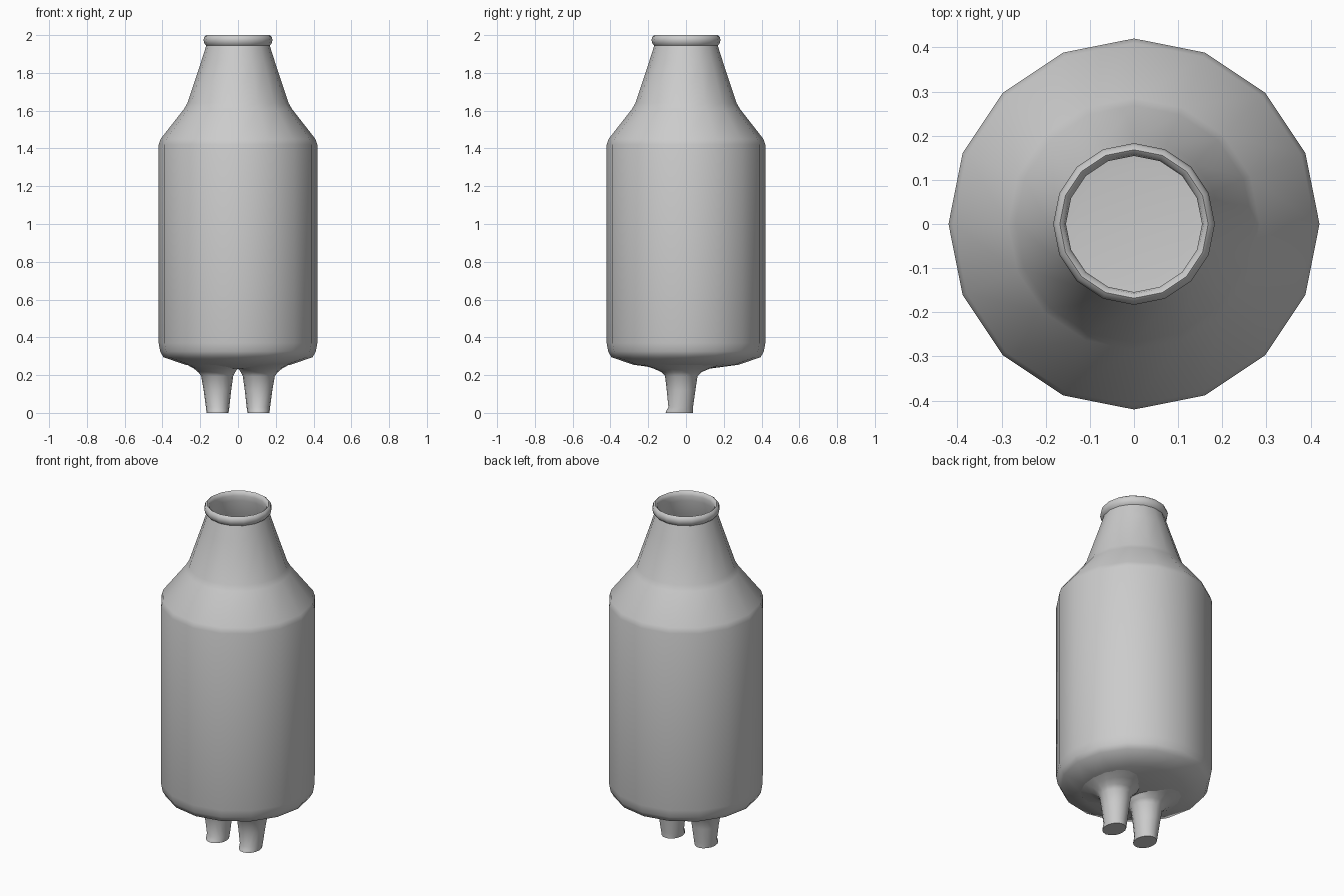
import bpy, bmesh, math

if "Cube" in bpy.data.objects:
    bpy.data.objects.remove(bpy.data.objects["Cube"])

SIDES = 16


def finish(bm, name, angle):
    bmesh.ops.remove_doubles(bm, verts=bm.verts, dist=1e-5)
    bmesh.ops.recalc_face_normals(bm, faces=bm.faces)
    mesh = bpy.data.meshes.new(name)
    bm.to_mesh(mesh)
    bm.free()
    obj = bpy.data.objects.new(name, mesh)
    bpy.context.collection.objects.link(obj)
    bpy.ops.object.select_all(action='DESELECT')
    obj.select_set(True)
    bpy.context.view_layer.objects.active = obj
    bpy.ops.object.shade_smooth_by_angle(angle=math.radians(angle))
    return obj


def loft(bm, rings, side=0):
    """Skin elliptical rings (z, cx, cy, rx, ry) and cap both ends.
    A side of 1 or -1 mirrors in x and stops the shape at the middle plane."""
    loops = []
    for z, cx, cy, rx, ry in rings:
        loop = []
        for i in range(SIDES):
            a = math.tau * i / SIDES
            x, y = cx + rx * math.cos(a), cy + ry * math.sin(a)
            if side:
                x = side * max(x, 0)
            loop.append(bm.verts.new((x, y, z)))
        loops.append(loop)
    for a, b in zip(loops, loops[1:]):
        for i in range(SIDES):
            j = (i + 1) % SIDES
            bm.faces.new((a[i], a[j], b[j], b[i]))
    bm.faces.new(loops[0])
    bm.faces.new(loops[-1])


# Hollow bottle: outside from the base up, over the rolled rim, down the inside
profile = [
    (0.13, 0.235), (0.28, 0.255), (0.395, 0.295), (0.412, 0.325), (0.42, 0.37),
    (0.42, 1.42), (0.41, 1.45), (0.285, 1.61), (0.268, 1.64), (0.195, 1.86),
    (0.168, 1.945), (0.178, 1.955), (0.183, 1.975), (0.178, 1.992), (0.168, 2.0),
    (0.158, 1.992), (0.154, 1.975), (0.155, 1.945), (0.175, 1.86), (0.25, 1.63),
    (0.395, 1.43), (0.40, 0.37), (0.375, 0.315), (0.27, 0.28), (0.13, 0.265),
]
bm = bmesh.new()
loft(bm, [(z, 0, 0, r, r) for r, z in profile])
finish(bm, "bottle_body", 60)

# Stubby legs with a flare blending into the base and a small toe in front
leg = [
    (0.0, 0.108, -0.036, 0.058, 0.072), (0.012, 0.108, -0.034, 0.060, 0.070),
    (0.03, 0.108, -0.028, 0.062, 0.065), (0.12, 0.109, -0.026, 0.073, 0.076),
    (0.195, 0.110, -0.025, 0.085, 0.086), (0.215, 0.113, -0.024, 0.097, 0.105),
    (0.235, 0.116, -0.022, 0.118, 0.15), (0.255, 0.12, -0.02, 0.15, 0.22),
]
for name, side in (("right_leg", 1), ("left_leg", -1)):
    bm = bmesh.new()
    loft(bm, leg, side)
    finish(bm, name, 50)
